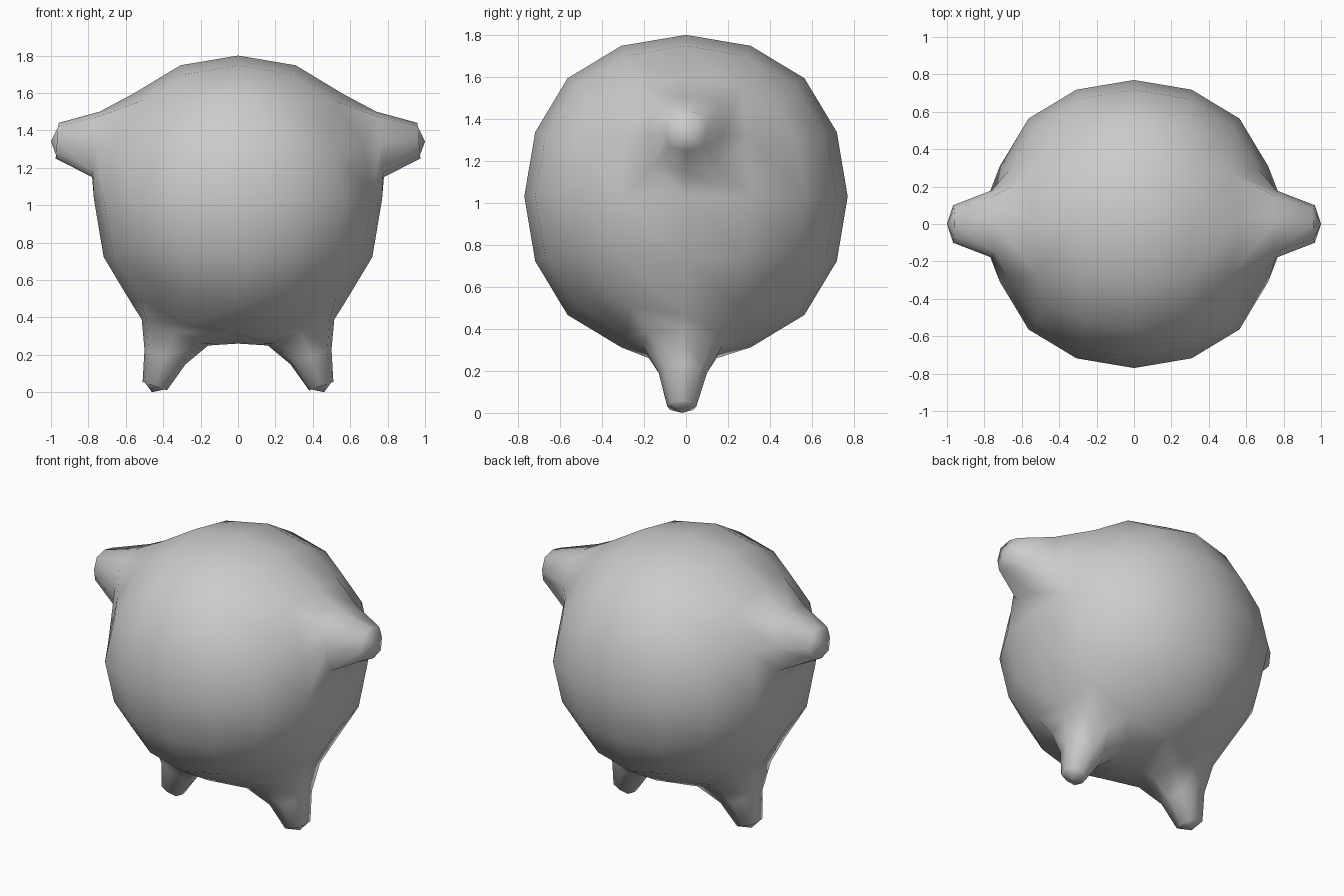
import bpy, bmesh, math
from mathutils import Vector

if "Cube" in bpy.data.objects:
    bpy.data.objects.remove(bpy.data.objects["Cube"])

CENTER_Z = 1.03

# Round body: a cube smoothed twice into a 16-sided ball
bpy.ops.mesh.primitive_cube_add(size=2 * 0.8765, location=(0, 0, 0))
body = bpy.context.object
body.name = "body_with_limbs"
sub = body.modifiers.new("rounding", 'SUBSURF')
sub.levels = sub.render_levels = 2
sub.use_limit_surface = False
bpy.ops.object.modifier_apply(modifier=sub.name)

bm = bmesh.new()
bm.from_mesh(body.data)
bmesh.ops.translate(bm, verts=bm.verts, vec=(0, 0, CENTER_Z))


def grow_limb(root, angle_of, rings, tip):
    """Replace the four faces around a body vertex by a tapering limb.
    Each ring is (first end, second end, half-width vector, corner scale)."""
    hub = min(bm.verts, key=lambda v: (v.co - Vector(root)).length)
    edge = list({v for f in hub.link_faces for v in f.verts if v is not hub})
    edge.sort(key=lambda v: angle_of(v.co - hub.co))
    # start the loop at the middle of the first side
    linked = {e.other_vert(hub) for e in hub.link_edges}
    start = min(linked, key=lambda v: abs(angle_of(v.co - hub.co)))
    i = edge.index(start)
    loop = edge[i:] + edge[:i]
    bmesh.ops.delete(bm, geom=[hub], context='VERTS')
    for a, b, half, k in rings:
        a, b, half = Vector(a), Vector(b), Vector(half)
        mid, axis = (a + b) / 2, (a - b) / 2
        new = []
        for p, q in ((1, 0), (k, k), (0, 1), (-k, k),
                     (-1, 0), (-k, -k), (0, -1), (k, -k)):
            new.append(bm.verts.new(mid + axis * p + half * q))
        for j in range(8):
            n = (j + 1) % 8
            bm.faces.new((loop[j], loop[n], new[n], new[j]))
        loop = new
    cap = bm.verts.new(tip)
    for j in range(0, 8, 2):
        bm.faces.new((loop[j - 1], loop[j], loop[(j + 1) % 8], cap))


for s in (1, -1):
    # Arms: stubby, pointing sideways
    grow_limb((0.718 * s, 0, 1.337), lambda d: math.atan2(d.y, d.z),
              [((0.74 * s, 0, 1.50), (0.78 * s, 0, 1.15), (0, 0.18, 0), 0.86),
               ((0.96 * s, 0, 1.44), (0.975 * s, 0, 1.25), (0, 0.10, 0), 0.8)],
              (1.0 * s, 0, 1.34))
    # Legs: tapering, pointing down
    grow_limb((0.307 * s, 0, 0.312), lambda d, s=s: math.atan2(d.y, d.x * s),
              [((0.515 * s, -0.015, 0.39), (0.16 * s, -0.015, 0.25), (0, 0.19, 0), 0.85),
               ((0.50 * s, -0.015, 0.23), (0.28 * s, -0.015, 0.15), (0, 0.115, 0), 0.8),
               ((0.51 * s, -0.02, 0.055), (0.38 * s, -0.02, 0.01), (0, 0.07, 0), 0.8)],
              (0.46 * s, -0.02, 0.0))

bmesh.ops.recalc_face_normals(bm, faces=bm.faces)
for f in bm.faces:
    f.smooth = True
bm.to_mesh(body.data)
bm.free()

# Single plain grey
grey = bpy.data.materials.new("light_grey")
grey.diffuse_color = (0.6, 0.6, 0.6, 1)
grey.use_nodes = True
grey.node_tree.nodes["Principled BSDF"].inputs["Base Color"].default_value = grey.diffuse_color
body.data.materials.clear()
body.data.materials.append(grey)
